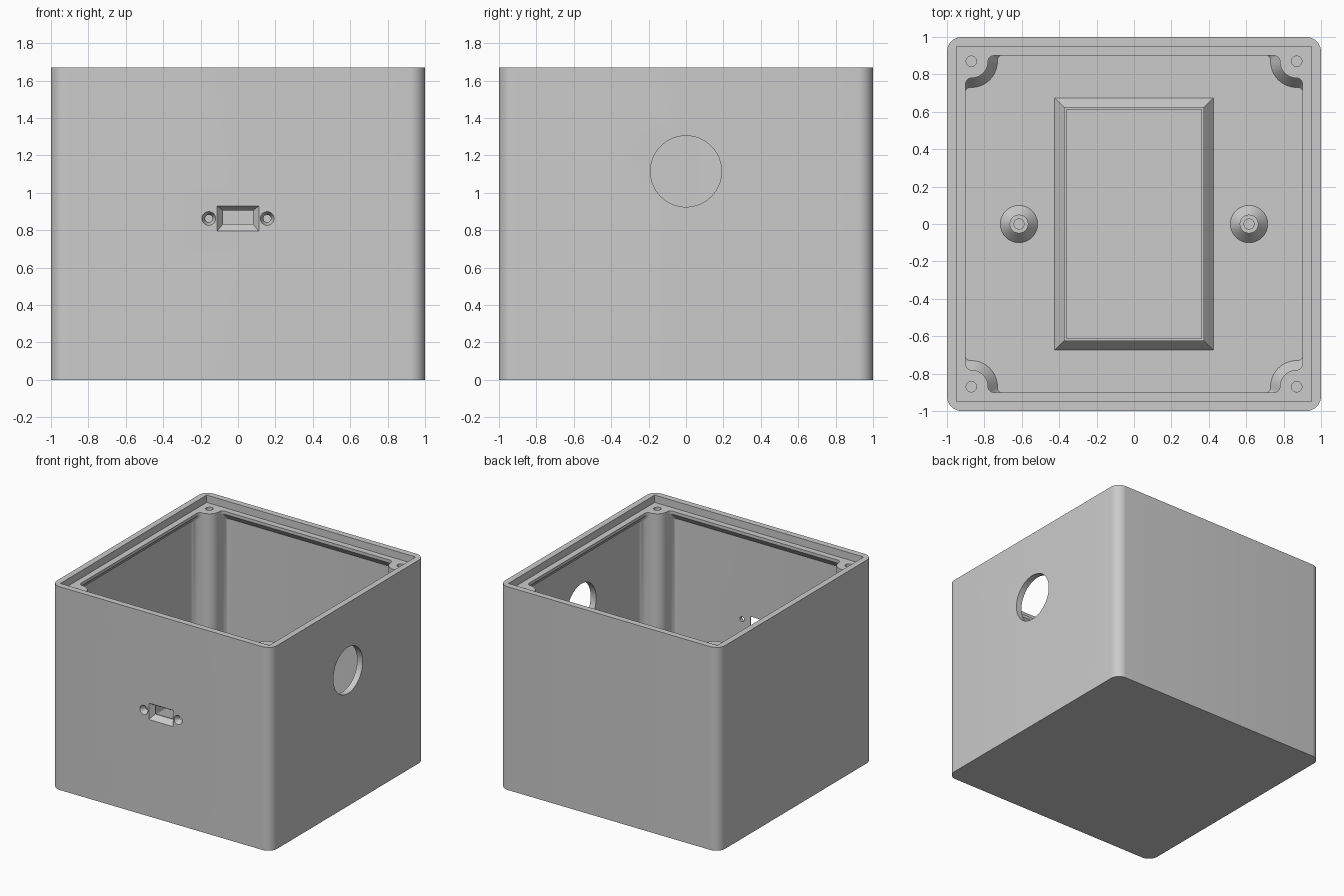
import bpy, bmesh, math

if "Cube" in bpy.data.objects:
    bpy.data.objects.remove(bpy.data.objects["Cube"])

grey = bpy.data.materials.new("plain grey")
grey.diffuse_color = (0.6, 0.6, 0.6, 1)
grey.use_nodes = True
grey.node_tree.nodes["Principled BSDF"].inputs["Base Color"].default_value = grey.diffuse_color
H = 1.67          # box height
FLOOR = 0.05      # floor thickness
SCREW = 0.87      # corner screw position


def loft(name, rings, helper=False):
    """Skin a stack of equal-length rings and cap both ends."""
    bm = bmesh.new()
    loops = [[bm.verts.new(p) for p in r] for r in rings]
    n = len(loops[0])
    for a, b in zip(loops, loops[1:]):
        for i in range(n):
            j = (i + 1) % n
            bm.faces.new((a[i], a[j], b[j], b[i]))
    bm.faces.new(loops[0][::-1])
    bm.faces.new(loops[-1])
    bmesh.ops.recalc_face_normals(bm, faces=bm.faces)
    me = bpy.data.meshes.new(name)
    bm.to_mesh(me)
    bm.free()
    me.materials.append(grey)
    ob = bpy.data.objects.new(name, me)
    bpy.context.collection.objects.link(ob)
    ob.hide_render = helper
    return ob


def at_z(pts, z):
    return [(x, y, z) for x, y in pts]


def rect(hx, hy):
    return [(hx, -hy), (hx, hy), (-hx, hy), (-hx, -hy)]


def circle(r, cx=0, cy=0, n=32):
    return [(cx + r * math.cos(2 * math.pi * i / n),
             cy + r * math.sin(2 * math.pi * i / n)) for i in range(n)]


def arc(cx, cy, r, a0, a1, n):
    return [(cx + r * math.cos(math.radians(a0 + (a1 - a0) * i / n)),
             cy + r * math.sin(math.radians(a0 + (a1 - a0) * i / n)))
            for i in range(n + 1)]


def four_corners(quarter):
    """Repeat the points of one corner by quarter turns."""
    out, q = [], quarter
    for _ in range(4):
        out += q
        q = [(-y, x) for x, y in q]
    return out


def cavity(w, r, f):
    """Inside outline: wall at w, round posts of radius r, fillets f."""
    e = SCREW - r - f
    return four_corners(arc(w - f, e, f, 0, 90, 6)
                        + arc(SCREW, SCREW, r, 270, 180, 12)
                        + arc(e, w - f, f, 0, 90, 6))


# Outer shell
outer = four_corners(arc(0.92, 0.92, 0.08, 0, 90, 10))
box = loft("box_shell", [at_z(outer, 0), at_z(outer, H)])

cutters = []
# Cavity with flared foot, corner posts and overhanging ledge
cutters.append(loft("cavity_cutter", [
    at_z(cavity(0.905, 0.14, 0.03), FLOOR),
    at_z(cavity(0.95, 0.09, 0.045), FLOOR + 0.07),
    at_z(cavity(0.95, 0.09, 0.045), 1.53),
    at_z(cavity(0.90, 0.09, 0.03), 1.585),
    at_z(cavity(0.90, 0.09, 0.03), 1.70)], True))
# Lid recess
cutters.append(loft("lid_recess_cutter", [
    at_z(rect(0.95, 0.95), 1.61), at_z(rect(0.95, 0.95), 1.8)], True))
# Screw holes in the posts
for sx in (-1, 1):
    for sy in (-1, 1):
        c = circle(0.028, sx * SCREW, sy * SCREW, 24)
        cutters.append(loft("post_hole_cutter", [at_z(c, 1.25), at_z(c, 1.75)], True))
# Round cable hole in the right wall
c = circle(0.19, 0, 1.115, 64)
cutters.append(loft("cable_hole_cutter",
                    [[(x, a, b) for a, b in c] for x in (0.925, 1.1)], True))


# Bevelled openings through the front wall
def front_cut(name, big, small):
    rings = [(-1.1, big), (-1.0, big), (-0.96, small), (-0.92, small)]
    cutters.append(loft(name, [[(a, y, b) for a, b in p] for y, p in rings], True))


front_cut("port_cutter",
          [(x, z + 0.863) for x, z in rect(0.111, 0.067)],
          [(x, z + 0.869) for x, z in rect(0.08, 0.036)])
for s in (-1, 1):
    front_cut("port_screw_cutter", circle(0.037, s * 0.156, 0.863, 24),
              circle(0.02, s * 0.156, 0.863, 24))

# Cut the shell, then drop the cutters
for cut in cutters:
    m = box.modifiers.new("cut", "BOOLEAN")
    m.operation = "DIFFERENCE"
    m.solver = "EXACT"
    m.object = cut
dg = bpy.context.evaluated_depsgraph_get()
dg.update()
mesh = bpy.data.meshes.new_from_object(box.evaluated_get(dg))
box.modifiers.clear()
box.data = mesh
for cut in cutters:
    bpy.data.objects.remove(cut)

# Rectangular holder on the floor, with sloped foot and thin wall
holder = loft("floor_holder", [
    at_z(rect(0.425, 0.675), FLOOR - 0.005),
    at_z(rect(0.425, 0.675), FLOOR),
    at_z(rect(0.375, 0.625), FLOOR + 0.06),
    at_z(rect(0.375, 0.625), FLOOR + 0.2),
    at_z(rect(0.362, 0.612), FLOOR + 0.2),
    at_z(rect(0.362, 0.612), FLOOR + 0.003)])
parts = [box, holder]

# Standoffs either side, with conical foot and screw hole
for s, side in ((-1, "left"), (1, "right")):
    profile = [(0.1, FLOOR - 0.005), (0.1, FLOOR), (0.05, FLOOR + 0.06),
               (0.05, FLOOR + 0.2), (0.027, FLOOR + 0.2), (0.027, FLOOR + 0.02)]
    parts.append(loft(side + "_standoff",
                      [at_z(circle(r, s * 0.615, 0), z) for r, z in profile]))

# Smooth rounded areas, keep edges sharp
for ob in parts:
    ob.select_set(True)
bpy.context.view_layer.objects.active = box
bpy.ops.object.shade_smooth_by_angle(angle=math.radians(30))
